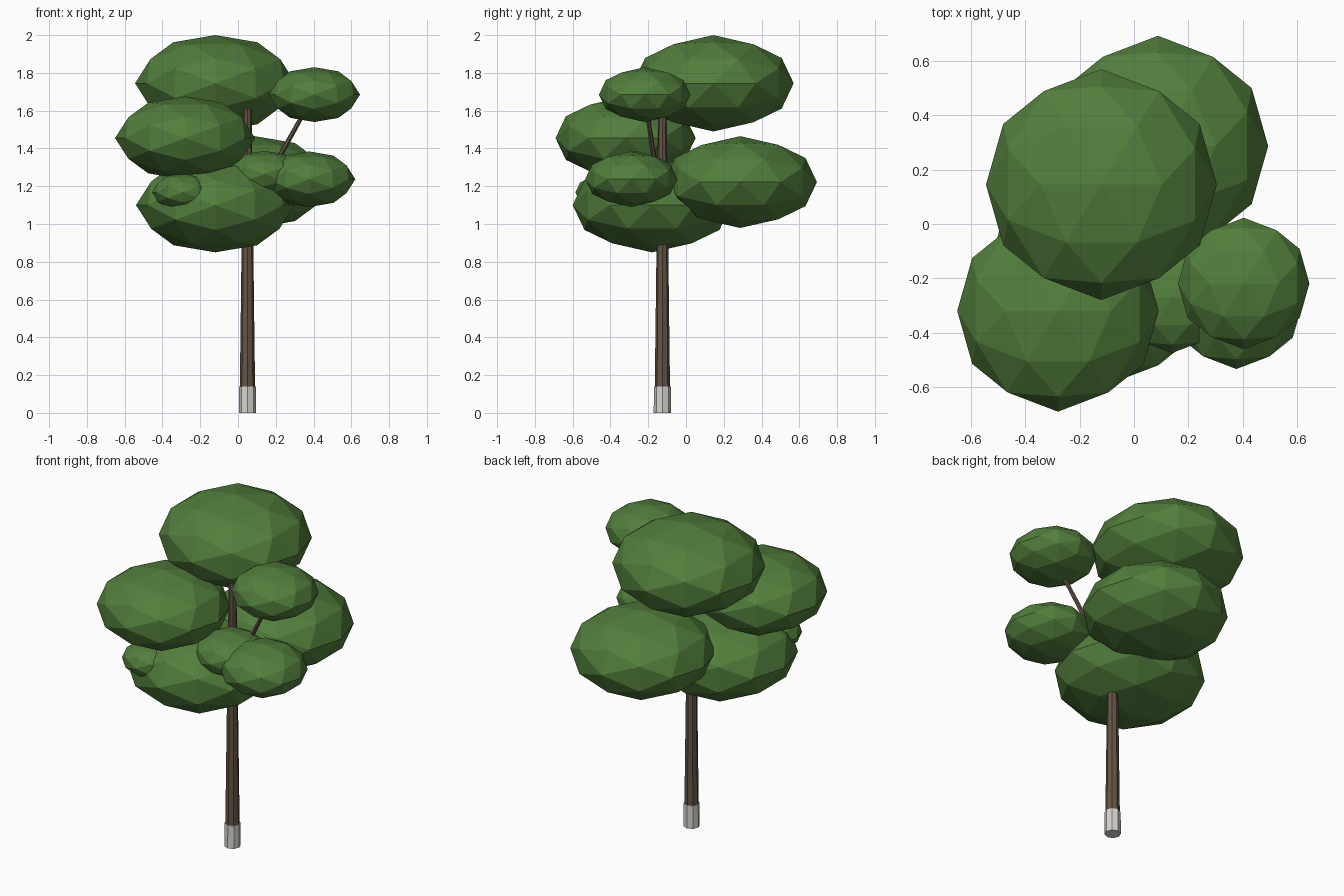
import bpy, bmesh, math
from mathutils import Matrix, Vector

cube = bpy.data.objects.get("Cube")
if cube:
    bpy.data.objects.remove(cube, do_unlink=True)


def material(name, rgb):
    m = bpy.data.materials.new(name)
    m.use_nodes = True
    m.diffuse_color = (*rgb, 1)
    m.node_tree.nodes["Principled BSDF"].inputs["Base Color"].default_value = (*rgb, 1)
    return m


leaf_green = material("leaf green", (0.084, 0.209, 0.045))
bark_brown = material("bark brown", (0.127, 0.089, 0.06))
painted_white = material("painted white", (0.68, 0.665, 0.61))


def add_object(name, bm, mat):
    mesh = bpy.data.meshes.new(name)
    bm.to_mesh(mesh)
    bm.free()
    mesh.materials.append(mat)
    obj = bpy.data.objects.new(name, mesh)
    bpy.context.collection.objects.link(obj)
    return obj


def foliage(name, centre, radius, height):
    """Flattened faceted ball, turned so that a vertex lies on every axis."""
    bm = bmesh.new()
    bmesh.ops.create_icosphere(bm, subdivisions=2, radius=1)
    turn = Matrix.Rotation(-math.atan(2) / 2, 4, "Y")
    squash = Matrix.Diagonal((radius, radius, height, 1))
    bm.transform(Matrix.Translation(centre) @ squash @ turn)
    add_object(name, bm, leaf_green)


def rod(name, start, end, r1, r2, mat, sides=8):
    """Tapered prism between two points."""
    a, b = Vector(start), Vector(end)
    bm = bmesh.new()
    bmesh.ops.create_cone(bm, cap_ends=True, segments=sides, radius1=r1,
                          radius2=r2, depth=(b - a).length)
    aim = (b - a).to_track_quat("Z", "Y").to_matrix().to_4x4()
    bm.transform(Matrix.Translation((a + b) / 2) @ aim)
    add_object(name, bm, mat)


# Trunk, painted foot and the one bare branch
tx, ty = 0.05, -0.125
rod("trunk", (tx, ty, 0.002), (tx, ty, 1.62), 0.042, 0.022, bark_brown)
rod("trunk_foot", (tx, ty, 0), (tx, ty, 0.14), 0.046, 0.045, painted_white)
rod("branch", (tx, ty, 1.05), (0.405, -0.22, 1.69), 0.016, 0.011, bark_brown, 6)

# Large crowns
foliage("top_crown", (-0.12, 0.145, 1.745), 0.425, 0.255)
foliage("right_crown", (-0.28, -0.32, 1.455), 0.371, 0.22)
foliage("back_crown", (0.088, 0.287, 1.222), 0.406, 0.243)
foliage("lower_crown", (-0.12, -0.18, 1.1), 0.42, 0.25)

# Small leaf clusters
foliage("branch_cluster", (0.404, -0.219, 1.685), 0.242, 0.145)
foliage("left_cluster", (0.377, -0.29, 1.237), 0.244, 0.147)
foliage("middle_cluster", (0.14, -0.27, 1.265), 0.205, 0.122)
foliage("right_cluster", (-0.29, -0.42, 1.168), 0.165, 0.1)
